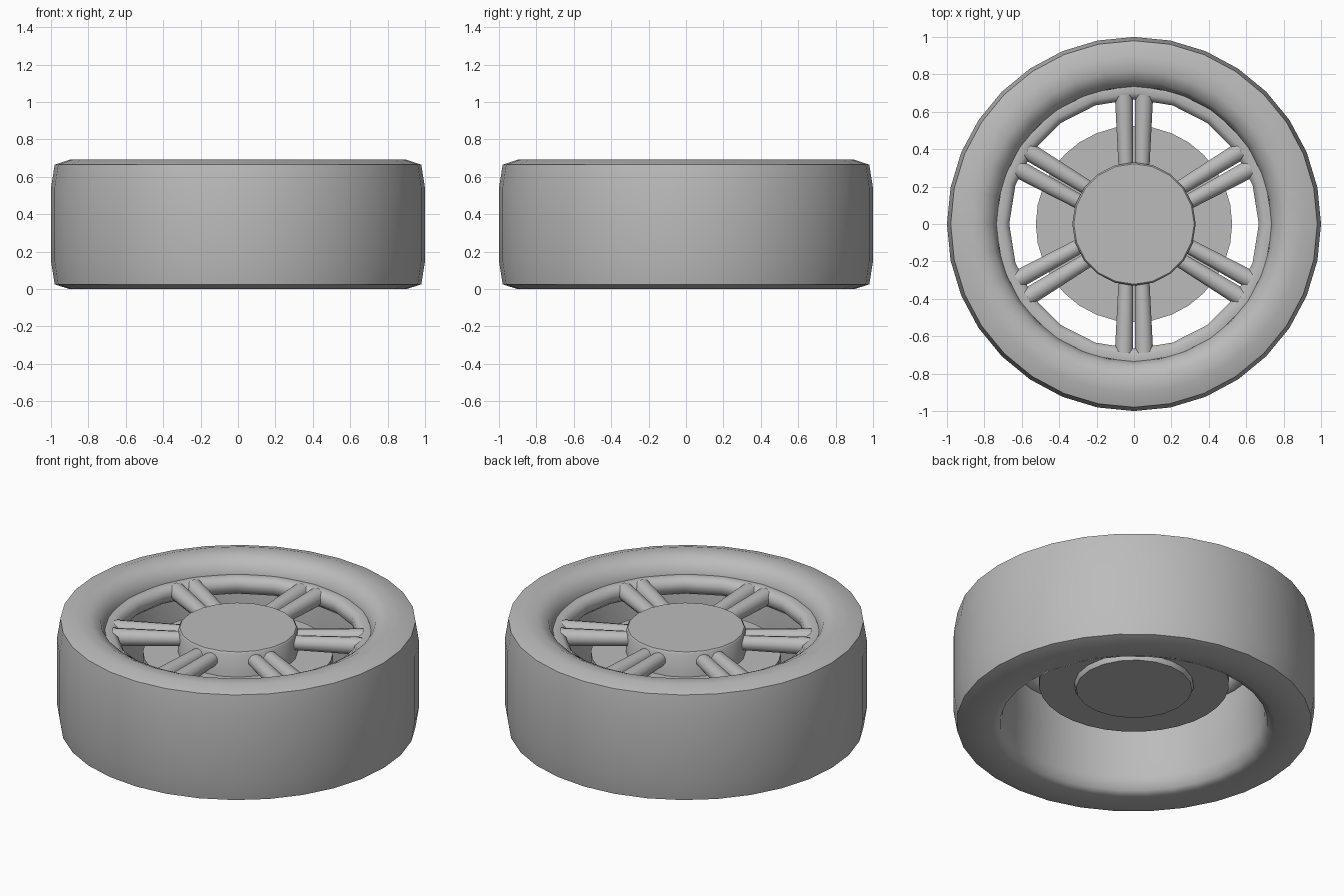
import bpy, bmesh, math
from mathutils import Vector, Matrix

if "Cube" in bpy.data.objects:
    bpy.data.objects.remove(bpy.data.objects["Cube"])

grey = bpy.data.materials.new("mid grey")
grey.diffuse_color = (0.5, 0.5, 0.5, 1)
grey.use_nodes = True
grey.node_tree.nodes["Principled BSDF"].inputs["Base Color"].default_value = grey.diffuse_color


def finish(bm, name, angle):
    bmesh.ops.recalc_face_normals(bm, faces=bm.faces)
    me = bpy.data.meshes.new(name)
    bm.to_mesh(me)
    bm.free()
    me.materials.append(grey)
    ob = bpy.data.objects.new(name, me)
    bpy.context.collection.objects.link(ob)
    bpy.ops.object.select_all(action='DESELECT')
    ob.select_set(True)
    bpy.context.view_layer.objects.active = ob
    bpy.ops.object.shade_smooth_by_angle(angle=math.radians(angle))
    return ob


def lathe(name, profile, sides, closed=True, angle=50):
    """Turn (radius, z) points round the z axis; open profiles get end caps."""
    bm = bmesh.new()
    rings = []
    for r, z in profile:
        rings.append([bm.verts.new((r * math.cos(2 * math.pi * i / sides),
                                    r * math.sin(2 * math.pi * i / sides), z))
                      for i in range(sides)])
    n = len(rings)
    for k in range(n if closed else n - 1):
        a, b = rings[k], rings[(k + 1) % n]
        for i in range(sides):
            j = (i + 1) % sides
            bm.faces.new((a[i], a[j], b[j], b[i]))
    if not closed:
        bm.faces.new(rings[0])
        bm.faces.new(rings[-1])
    return finish(bm, name, angle)


# Tyre with its inner barrel
lathe("tyre", [(0.90, 0.0), (0.98, 0.025), (1.0, 0.15), (1.0, 0.54),
               (0.98, 0.665), (0.90, 0.692), (0.82, 0.69), (0.76, 0.66),
               (0.735, 0.60), (0.725, 0.50), (0.715, 0.30), (0.725, 0.10),
               (0.74, 0.02), (0.78, 0.005)], 32, angle=60)

# Rim ring that carries the spokes
lathe("rim_ring", [(0.74, 0.60), (0.70, 0.605), (0.667, 0.58),
                   (0.667, 0.53), (0.70, 0.50), (0.74, 0.50)], 20, angle=60)

# Hub and brake drum
lathe("hub", [(0.32, 0.24), (0.33, 0.26), (0.33, 0.61), (0.322, 0.62)],
      20, closed=False)
lathe("brake_drum", [(0.525, 0.27), (0.525, 0.47)], 32, closed=False)

# Six pairs of tapered round spokes
bm = bmesh.new()
for k in range(6):
    turn = Matrix.Rotation(math.radians(30 + 60 * k), 4, 'Z')
    for side in (-1, 1):
        a = Vector((0.29, side * 0.043, 0.56))
        b = Vector((0.69, side * 0.054, 0.56))
        d = b - a
        m = (turn @ Matrix.Translation((a + b) / 2)
             @ d.to_track_quat('Z', 'Y').to_matrix().to_4x4())
        bmesh.ops.create_cone(bm, cap_ends=True, segments=10, radius1=0.041,
                              radius2=0.051, depth=d.length, matrix=m)
finish(bm, "spokes", 50)
